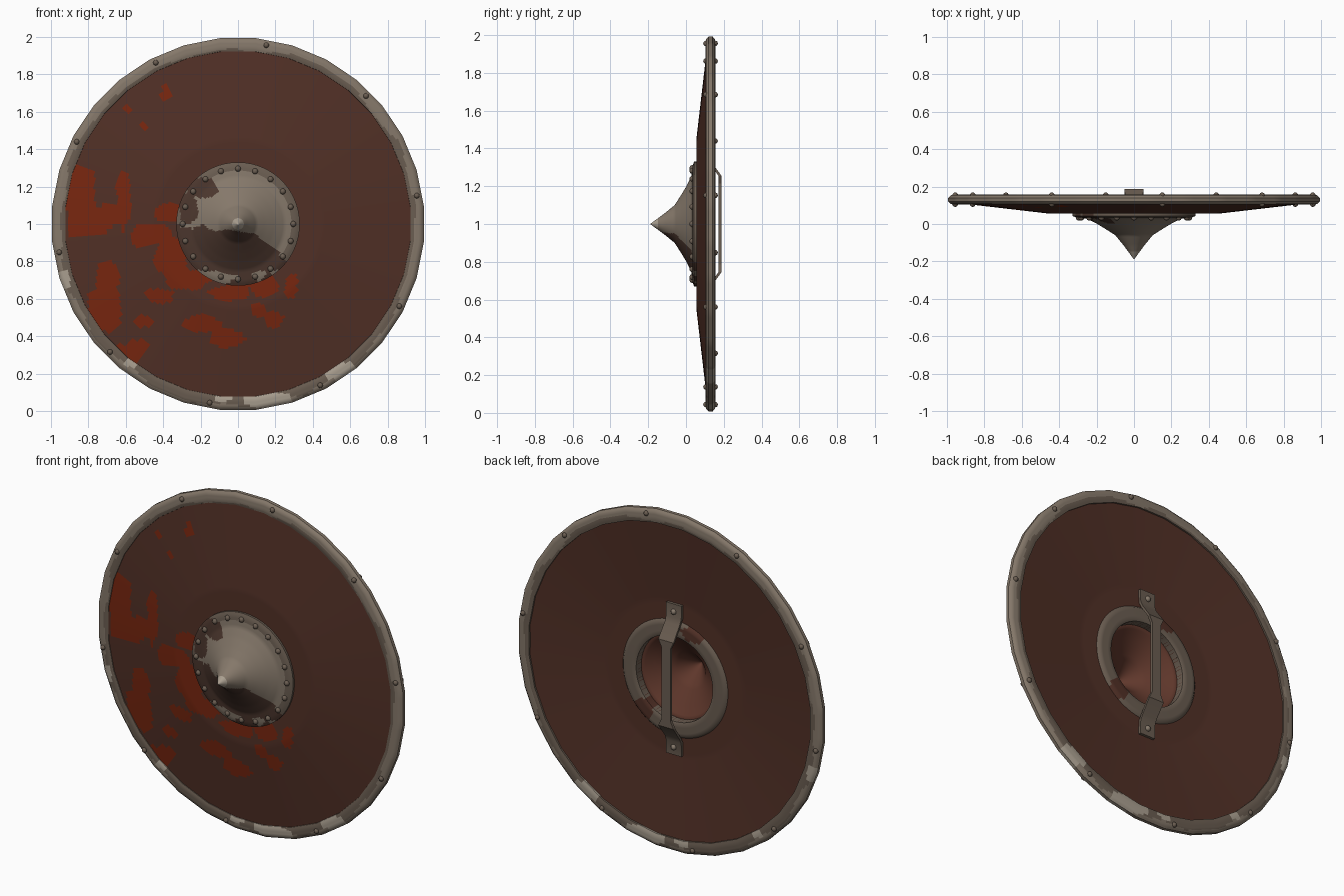
import bpy, bmesh, math
from mathutils import Vector, noise

if "Cube" in bpy.data.objects:
    bpy.data.objects.remove(bpy.data.objects["Cube"])


def lin(h):
    c = [int(h[i:i + 2], 16) / 255 for i in (0, 2, 4)]
    return [v / 12.92 if v < .04045 else ((v + .055) / 1.055) ** 2.4 for v in c] + [1]


MATS = {}
for name, h in (("brown_board", "51302a"), ("red_splash", "78260f"), ("steel", "85786a"),
                ("worn_steel", "6a5d51"), ("bright_steel", "aa9f90"),
                ("dark_rust", "4b362d"), ("boss_lining", "5f372b")):
    if name == "brown_board":
        h = "513026"
    m = bpy.data.materials.new(name)
    m.diffuse_color = lin(h)
    m.use_nodes = True
    m.node_tree.nodes["Principled BSDF"].inputs["Base Color"].default_value = m.diffuse_color
    MATS[name] = m
NAMES = list(MATS)


def finish(name, bm, angle=35):
    bmesh.ops.remove_doubles(bm, verts=bm.verts, dist=1e-5)
    bmesh.ops.recalc_face_normals(bm, faces=bm.faces)
    me = bpy.data.meshes.new(name)
    for f in bm.faces:
        f.smooth = True
    bm.to_mesh(me)
    bm.free()
    for m in MATS.values():
        me.materials.append(m)
    me.set_sharp_from_angle(angle=math.radians(angle))
    ob = bpy.data.objects.new(name, me)
    bpy.context.collection.objects.link(ob)
    return ob


def revolve(name, profile, segs, rule, step=1.0, closed=True, sides=0, angle=35):
    """Spin an (r, y) profile about the shield axis; rule(x, y, z, r, seg) gives the material."""
    pts, seg_of = [], []
    n = len(profile)
    for i in range(n if closed else n - 1):
        a, b = Vector(profile[i]), Vector(profile[(i + 1) % n])
        k = max(1, math.ceil((b - a).length / step))
        for j in range(k):
            pts.append(a.lerp(b, j / k))
            seg_of.append(i)
    if not closed:
        pts.append(Vector(profile[-1]))
    bm = bmesh.new()
    rings = []
    for s in range(segs):
        t = 2 * math.pi * s / segs
        k = 1
        if sides:                       # polygonal outline with flat top
            w = 2 * math.pi / sides
            k = math.cos(w / 2) / math.cos((t + w / 2) % w - w / 2)
        rings.append([bm.verts.new((p.x * k * math.cos(t), p.y, 1 + p.x * k * math.sin(t))) for p in pts])
    for s in range(segs):
        A, B = rings[s], rings[(s + 1) % segs]
        for j in range(len(seg_of)):
            q = (j + 1) % len(pts)
            f = bm.faces.new((A[j], A[q], B[q], B[j]))
            c = f.calc_center_median()
            f.material_index = NAMES.index(rule(c.x, c.y, c.z, math.hypot(c.x, c.z - 1), seg_of[j]))
    return finish(name, bm, angle)


def blob(x, z, shapes, rough=.5, freq=9):
    n = noise.noise(Vector((x * freq, 3.3, z * freq))) * rough
    return any(((x - a) / w) ** 2 + ((z - b) / h) ** 2 < 1 + n * 1.6 for a, b, w, h in shapes)


# round board, dished, with a centre hole
SPLASH = [(-.85, 1.12, .09, .2), (-.8, 1.0, .12, .07), (-.61, 1.12, .04, .18), (-.68, 1.04, .1, .06),
          (-.36, 1.06, .1, .05), (-.48, .94, .13, .06), (-.36, .82, .08, .12), (-.26, .7, .14, .06),
          (-.05, .64, .14, .045), (.14, .66, .09, .06), (.28, .67, .045, .07), (-.7, .7, .06, .09),
          (-.71, .56, .1, .12), (-.56, .32, .1, .06), (-.5, .48, .05, .03), (-.19, .46, .09, .05),
          (-.06, .39, .09, .045), (.18, .49, .05, .04), (.11, .54, .04, .04), (-.38, 1.7, .03, .045),
          (-.5, 1.53, .03, .02), (-.59, 1.61, .02, .025), (-.42, .62, .07, .04)]


def board_rule(x, y, z, r, seg):
    return "red_splash" if seg < 2 and r > .3 and blob(x, z, SPLASH, .55, 11) else "brown_board"


revolve("board", [(.25, .055), (.45, .055), (.94, .112), (.94, .145), (.45, .098), (.25, .098)],
        160, board_rule, step=.016, angle=30)

# metal rim
PATCH = [(.16, .06, .13, .04), (.55, .21, .11, .05), (-.57, .26, .05, .03), (-.93, .7, .03, .06),
         (-.08, .07, .04, .02)]


def rim_rule(x, y, z, r, seg):
    if blob(x, z, PATCH, .3):
        return "bright_steel"
    n = noise.noise(Vector((x * 6, y, z * 6))) * .03
    return "worn_steel" if r < .955 + n - .015 * (z - 1) else "steel"


revolve("rim", [(.927, .107), (.945, .103), (.982, .106), (.998, .12), (.998, .14), (.982, .154),
                (.945, .157), (.922, .153), (.922, .125)], 192, rim_rule, step=.016, sides=32, angle=40)


# pointed boss with flange and inner lining
def boss_rule(x, y, z, r, seg):
    if seg >= 8:
        return "boss_lining"
    if r < .035:
        return "bright_steel"
    n = noise.noise(Vector((x * 11, 1.7, z * 11))) * .05
    edge = .97 if x < .08 else .97 - (x - .08) * .9
    if r > .27 and z < .75 and n > 0:
        return "steel"
    if z < edge + n or blob(x, z, [(-.19, 1.19, .08, .05), (-.27, 1.08, .05, .09)], .4):
        return "dark_rust"
    return "steel" if r < .1 and z > 1.05 else "worn_steel" if r > .29 else "steel"


revolve("boss", [(0, -.19), (.055, -.115), (.1, -.06), (.15, -.028), (.2, .002), (.25, .028), (.31, .035),
                 (.33, .043), (.33, .06), (.24, .06), (.2, .03), (.1, -.04), (0, -.15)],
        96, boss_rule, step=.014, closed=False, angle=40)


# backing ring around the hole
def ring_rule(x, y, z, r, seg):
    return "brown_board" if blob(x, z, [(-.12, 1.3, .08, .05), (.2, .77, .07, .06)], .4) else "worn_steel"


revolve("back_ring", [(.25, .055), (.25, .108), (.262, .114), (.33, .112), (.343, .098), (.33, .09)],
        96, ring_rule, step=.02, angle=50)


# rivets
def rivets(name, places, rad, mat):
    bm = bmesh.new()
    for p in places:
        g = bmesh.ops.create_uvsphere(bm, u_segments=10, v_segments=6, radius=rad)
        bmesh.ops.translate(bm, verts=g["verts"], vec=p)
    for f in bm.faces:
        f.material_index = NAMES.index(mat)
    finish(name, bm, 60)


def polar(r, y, n, start):
    return [(r * math.cos(t), y, 1 + r * math.sin(t))
            for t in (math.radians(start + 360 * k / n) for k in range(n))]


rivets("boss_rivets", polar(.296, .034, 20, 0), .016, "worn_steel")
rivets("rim_rivets", polar(.968, .106, 10, 9) + polar(.968, .154, 10, 9), .015, "worn_steel")
rivets("handle_rivets", [(0, .114, 1.4), (0, .114, .6)], .017, "steel")

# handle: bent strap with flared ends, mirrored top to bottom
half = [(.445, .106, .05), (.365, .108, .05), (.335, .122, .048), (.255, .18, .05), (.215, .18, .03)]
path = half + [(-a, b, c) for a, b, c in reversed(half)]
bm = bmesh.new()
loops = []
for z, y, w in path:
    t = .008
    loops.append([bm.verts.new((sx * w, y + sy * t, 1 + z)) for sx, sy in ((-1, -1), (1, -1), (1, 1), (-1, 1))])
for a, b in zip(loops, loops[1:]):
    for i in range(4):
        bm.faces.new((a[i], a[(i + 1) % 4], b[(i + 1) % 4], b[i]))
bm.faces.new(loops[0])
bm.faces.new(loops[-1])
for f in bm.faces:
    f.material_index = NAMES.index("worn_steel")
finish("handle", bm, 25)
